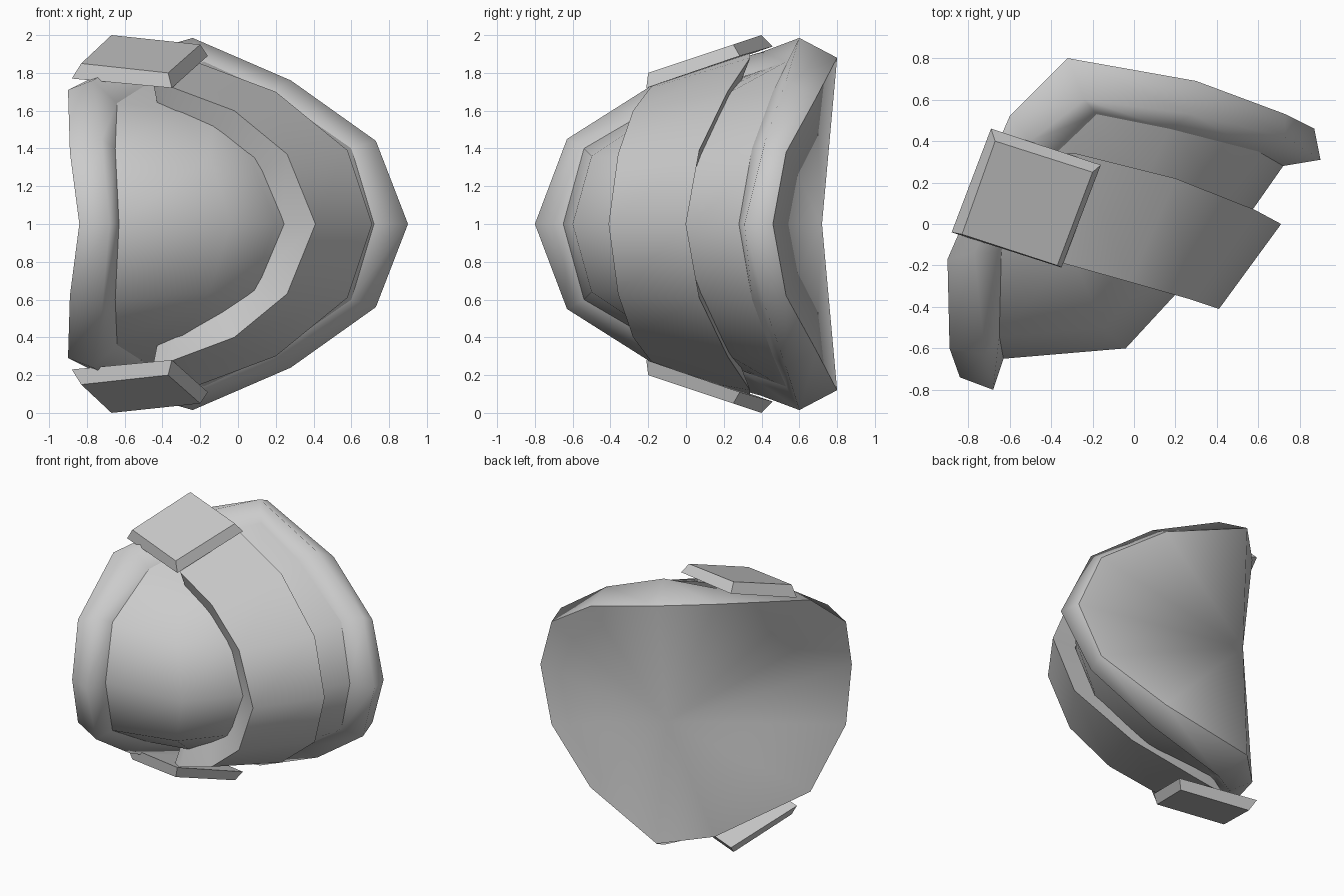
import bpy
import bmesh
from mathutils import Vector

default = bpy.data.objects.get("Cube")
if default:
    bpy.data.objects.remove(default, do_unlink=True)

grey = bpy.data.materials.new("plain grey")
grey.use_nodes = True
grey.diffuse_color = (0.6, 0.6, 0.6, 1)
grey.node_tree.nodes["Principled BSDF"].inputs["Base Color"].default_value = (0.6, 0.6, 0.6, 1)


def mirrored(point):
    """Reflect a point through the horizontal middle plane."""
    return Vector((point[0], point[1], 2 - point[2]))


def full_loop(half):
    """Close a half outline that starts and ends on the middle plane."""
    return [Vector(p) for p in half] + [mirrored(p) for p in half[-2:0:-1]]


def full_strip(half):
    """Extend a half path that starts on the middle plane to both sides."""
    return [mirrored(p) for p in half[:0:-1]] + [Vector(p) for p in half]


def loft(bm, rows, closed):
    """Bridge equally long rows of points with quads."""
    rings = [[bm.verts.new(p) for p in row] for row in rows]
    for a, b in zip(rings, rings[1:]):
        count = len(a)
        for i in range(count if closed else count - 1):
            j = (i + 1) % count
            bm.faces.new((a[i], a[j], b[j], b[i]))
    return rings


def finish(bm, name, facing=None, smooth=True, angle=None):
    """Orient the faces and make an object from the mesh."""
    bmesh.ops.recalc_face_normals(bm, faces=bm.faces)
    if facing:
        total = sum((f.normal * f.calc_area() for f in bm.faces), Vector())
        if total.dot(Vector(facing)) < 0:
            bmesh.ops.reverse_faces(bm, faces=bm.faces)
    for f in bm.faces:
        f.smooth = smooth
    if angle:
        for e in bm.edges:
            e.smooth = len(e.link_faces) == 2 and e.calc_face_angle() < angle
    mesh = bpy.data.meshes.new(name)
    bm.to_mesh(mesh)
    bm.free()
    mesh.materials.append(grey)
    obj = bpy.data.objects.new(name, mesh)
    bpy.context.collection.objects.link(obj)
    return obj


# Half outlines of the rim, from the left end over the peak to the right end
rim_back = [(-.84, -.74, 1), (-.89, -.6, 1.38), (-.9, -.17, 1.71), (-.6, .52, 1.86),
            (-.32, .8, 1.88), (.3, .69, 1.67), (.73, .53, 1.38), (.87, .46, 1)]
rim_crest = [(-.68, -.8, 1), (-.72, -.63, 1.45), (-.77, -.14, 1.76), (-.5, .4, 1.91),
             (-.24, .6, 1.985), (.28, .53, 1.76), (.73, .42, 1.44), (.9, .31, 1)]
rim_front = [(-.63, -.65, 1), (-.65, -.54, 1.4), (-.64, -.13, 1.64), (-.42, .3, 1.78),
             (-.18, .53, 1.86), (.17, .46, 1.7), (.6, .35, 1.4), (.72, .28, 1)]

# Raised rim
bm = bmesh.new()
loft(bm, [full_loop(r) for r in (rim_back, rim_crest, rim_front)], True)
finish(bm, "rim", (.57, -.82, 0))

# Back panel, a fan around one middle point
bm = bmesh.new()
edge = [bm.verts.new(p) for p in full_loop(rim_back)]
hub = bm.verts.new((-.35, .72, 1))
for a, b in zip(edge, edge[1:] + edge[:1]):
    bm.faces.new((a, b, hub))
finish(bm, "back_panel", (-.57, .82, 0))

# Dome: rows run from the left side of the rim to the right side
bulges = [
    [(-.04, -.6, 1), (.2, -.34, 1), (.58, .08, 1)],
    [(-.15, -.5, 1.36), (.07, -.27, 1.35), (.45, .12, 1.37)],
    [(-.3, -.14, 1.6), (-.12, 0, 1.62), (.05, .2, 1.68)],
]
half_rows = []
for k in range(4):
    left, right = Vector(rim_front[k]), Vector(rim_front[7 - k])
    inner = bulges[k] if k < 3 else [left.lerp(right, t / 4) for t in (1, 2, 3)]
    half_rows.append([left] + [Vector(p) for p in inner] + [right])
rows = [[mirrored(p) for p in row] for row in half_rows[:0:-1]] + half_rows
bm = bmesh.new()
loft(bm, rows, False)
finish(bm, "dome", (.57, -.82, 0))

# Thick strap wrapped over the dome, its ends tucked into the plates
strap_front = [(.41, -.41, 1), (.26, -.36, 1.37), (-.02, -.28, 1.6), (-.34, -.19, 1.72),
               (-.46, -.1, 1.8)]
strap_back = [(.71, 0, 1), (.58, .07, 1.39), (.2, .22, 1.7), (-.28, .34, 1.88),
              (-.5, .34, 1.91)]
front, back = full_strip(strap_front), full_strip(strap_back)
core_front, core_back = Vector((-.3, .1, 1)), Vector((-.1, 0, 1))
bm = bmesh.new()
sections = [(f, b, b.lerp(core_back, .24), f.lerp(core_front, .25)) for f, b in zip(front, back)]
rings = loft(bm, sections, True)
bm.faces.new(rings[0])
bm.faces.new(rings[-1])
finish(bm, "strap", angle=.75)

# Bevelled end plates holding the strap, above and below
plate_base = [(-.88, -.04, 1.77), (-.69, .46, 1.94), (-.16, .285, 1.89), (-.35, -.21, 1.72)]
plate_face = [(-.83, -.05, 1.85), (-.67, .4, 2), (-.2, .25, 1.95), (-.37, -.2, 1.8)]
for name, place in (("upper_plate", Vector), ("lower_plate", mirrored)):
    bm = bmesh.new()
    rings = loft(bm, [[place(p) for p in r] for r in (plate_base, plate_face)], True)
    bm.faces.new(rings[0])
    bm.faces.new(rings[1])
    finish(bm, name, smooth=False)
